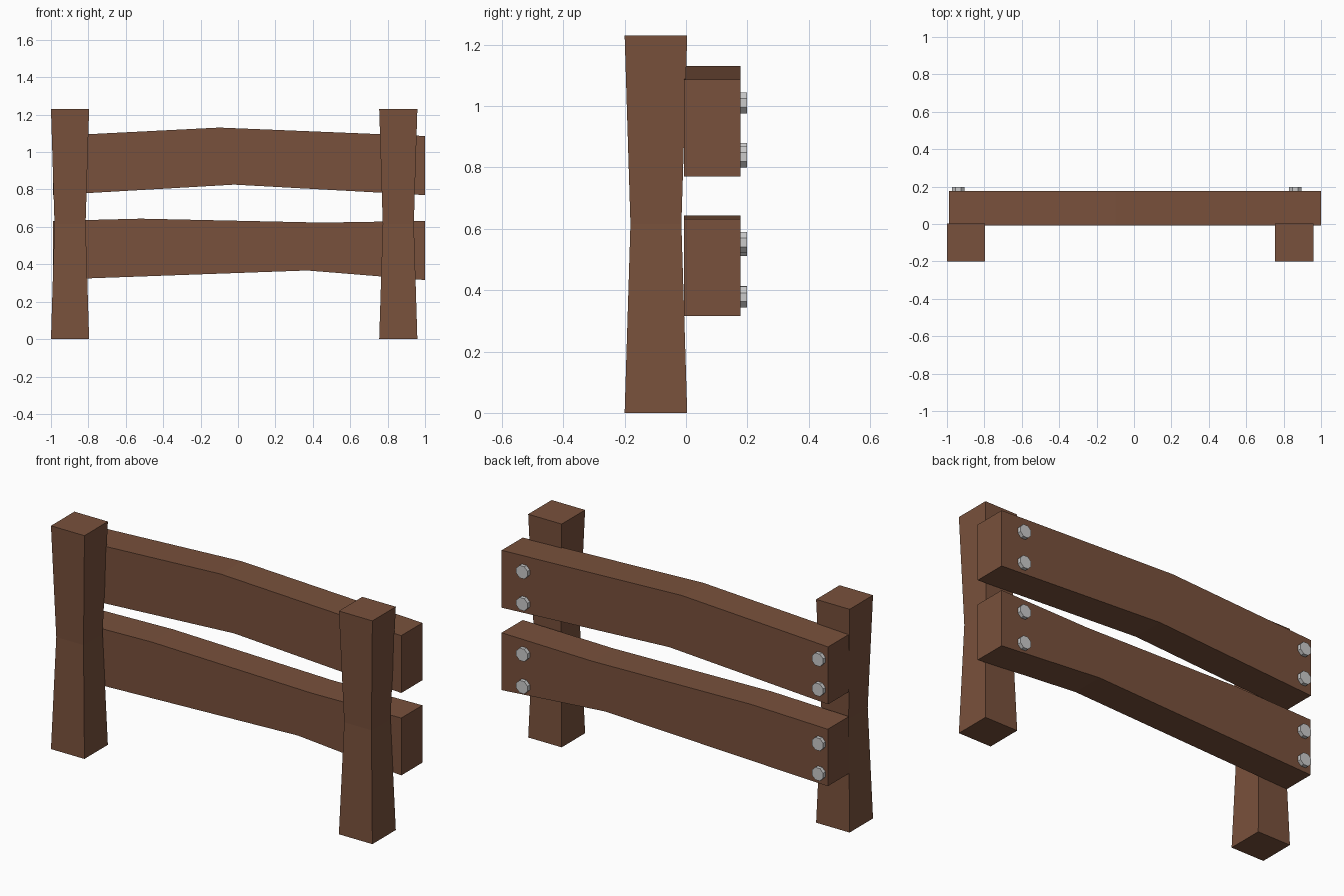
import bpy, bmesh
from math import pi
from mathutils import Matrix

if "Cube" in bpy.data.objects:
    bpy.data.objects.remove(bpy.data.objects["Cube"])

wood = bpy.data.materials.new("brown_wood")
wood.diffuse_color = (0.19, 0.082, 0.045, 1)
wood.use_nodes = True
wood.node_tree.nodes["Principled BSDF"].inputs["Base Color"].default_value = wood.diffuse_color


def add_object(name, bm, material=None):
    bmesh.ops.recalc_face_normals(bm, faces=bm.faces)
    mesh = bpy.data.meshes.new(name)
    bm.to_mesh(mesh)
    bm.free()
    if material:
        mesh.materials.append(material)
    obj = bpy.data.objects.new(name, mesh)
    bpy.context.collection.objects.link(obj)
    return obj


# Square post pinched at mid height
def post(name, cx, cy=-0.098):
    bm = bmesh.new()
    rings = []
    for z, h in ((0, 0.102), (0.615, 0.083), (1.23, 0.102)):
        rings.append([bm.verts.new((cx + sx * h, cy + sy * h, z))
                      for sx, sy in ((-1, -1), (1, -1), (1, 1), (-1, 1))])
    for a, b in zip(rings, rings[1:]):
        for i in range(4):
            j = (i + 1) % 4
            bm.faces.new((a[i], a[j], b[j], b[i]))
    bm.faces.new(rings[0])
    bm.faces.new(rings[-1])
    add_object(name, bm, wood)


# Hand-hewn rail: a bent outline in x/z given thickness in y
def rail(name, outline, y0=-0.007, y1=0.177):
    bm = bmesh.new()
    face = bm.faces.new([bm.verts.new((x, y0, z)) for x, z in outline])
    ext = bmesh.ops.extrude_face_region(bm, geom=[face])
    moved = [v for v in ext["geom"] if isinstance(v, bmesh.types.BMVert)]
    bmesh.ops.translate(bm, verts=moved, vec=(0, y1 - y0, 0))
    add_object(name, bm, wood)


# Eight-sided bolt head on the back of a rail
def bolt(name, x, z):
    bm = bmesh.new()
    turn = Matrix.Rotation(pi / 2, 4, 'X') @ Matrix.Rotation(pi / 8, 4, 'Z')
    bmesh.ops.create_cone(bm, cap_ends=True, segments=8, radius1=0.037,
                          radius2=0.037, depth=0.03,
                          matrix=Matrix.Translation((x, 0.183, z)) @ turn)
    add_object(name, bm)


post("left_post", -0.898)
post("right_post", 0.857)

rail("upper_rail", [(-0.99, 0.77), (-0.02, 0.826), (1.0, 0.77),
                    (1.0, 1.086), (-0.1, 1.131), (-0.99, 1.086)])
rail("lower_rail", [(-0.988, 0.318), (0.37, 0.367), (1.0, 0.316), (1.0, 0.632),
                    (0.45, 0.623), (-0.52, 0.644), (-0.988, 0.632)])

for side, x, heights in (("left", -0.94, (1.01, 0.845, 0.545, 0.38)),
                         ("right", 0.862, (1.01, 0.834, 0.555, 0.377))):
    for i, z in enumerate(heights, 1):
        bolt(f"{side}_bolt_{i}", x, z)
